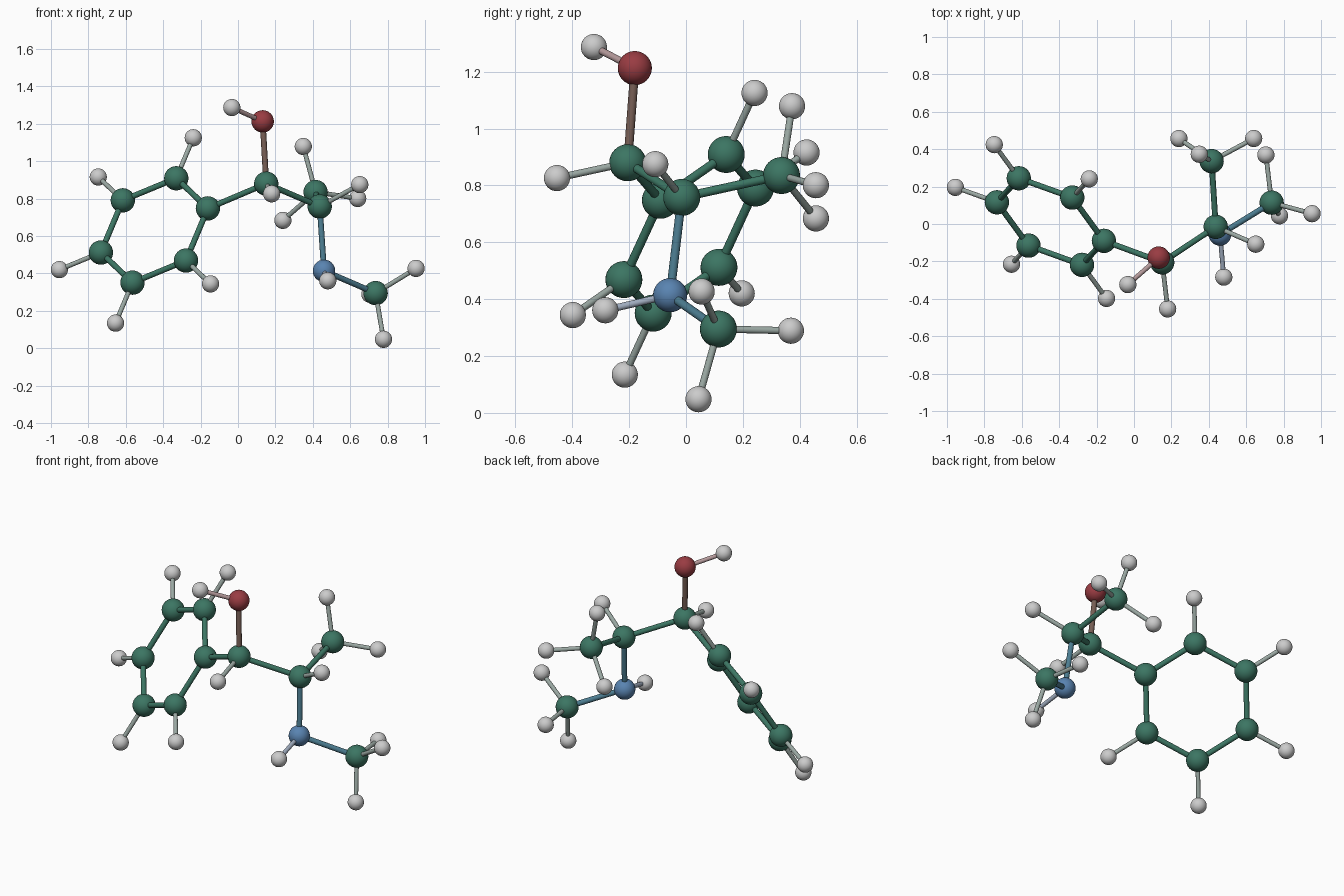
import bpy
from mathutils import Vector as V

if "Cube" in bpy.data.objects:
    bpy.data.objects.remove(bpy.data.objects["Cube"])

# Element: radius, colour (grey hydrogens keep the default)
KIND = {
    "carbon": (0.065, (0.045, 0.18, 0.125)),
    "oxygen": (0.06, (0.32, 0.045, 0.055)),
    "nitrogen": (0.06, (0.10, 0.23, 0.44)),
    "hydrogen": (0.046, None),
}
GREY = (0.6, 0.6, 0.6)
materials = {}


def paint(ob, key, colour):
    if key not in materials:
        materials[key] = bpy.data.materials.new(key)
        materials[key].diffuse_color = (*colour, 1)
    ob.data.materials.append(materials[key])


atoms = {}


def atom(name, kind, pos):
    radius, colour = KIND[kind]
    bpy.ops.mesh.primitive_uv_sphere_add(segments=32, ring_count=16, radius=radius, location=pos)
    ob = bpy.context.object
    ob.name = name
    bpy.ops.object.shade_smooth()
    if colour:
        paint(ob, kind, colour)
    atoms[name] = (V(pos), kind)


def bond(a, b):
    (p, ka), (q, kb) = atoms[a], atoms[b]
    d = q - p
    radius = 0.0125 if "hydrogen" in (ka, kb) else 0.0155
    bpy.ops.mesh.primitive_cylinder_add(vertices=20, radius=radius, depth=d.length, location=(p + q) / 2)
    ob = bpy.context.object
    ob.name = f"bond_{a}_to_{b}"
    ob.rotation_euler = d.to_track_quat('Z', 'Y').to_euler()
    bpy.ops.object.shade_smooth_by_angle()
    mix = [(s + t) / 2 for s, t in zip(KIND[ka][1] or GREY, KIND[kb][1] or GREY)]
    paint(ob, f"bond_{ka}_{kb}", mix)


# Six-sided carbon ring with outward hydrogens
centre = V((-0.447, 0.013, 0.63))
u, v = V((0.286, -0.103, 0.118)), V((-0.026, 0.18, 0.22))
corners = [u, u / 2 + v, -u / 2 + v, -u, -u / 2 - v, u / 2 - v]
for i, c in enumerate(corners):
    atom(f"ring_carbon_{i}", "carbon", centre + c)
    if i:
        atom(f"ring_hydrogen_{i}", "hydrogen", centre + c * 1.776)
        bond(f"ring_carbon_{i}", f"ring_hydrogen_{i}")
        bond(f"ring_carbon_{i - 1}", f"ring_carbon_{i}")
bond("ring_carbon_5", "ring_carbon_0")

# Side chain: name, element, position, atom it hangs from
CHAIN = [
    ("alcohol_carbon", "carbon", (0.151, -0.205, 0.88), "ring_carbon_0"),
    ("alcohol_oxygen", "oxygen", (0.132, -0.18, 1.213), "alcohol_carbon"),
    ("alcohol_hydrogen", "hydrogen", (-0.033, -0.324, 1.287), "alcohol_oxygen"),
    ("alcohol_carbon_hydrogen", "hydrogen", (0.18, -0.454, 0.826), "alcohol_carbon"),
    ("middle_carbon", "carbon", (0.437, -0.015, 0.758), "alcohol_carbon"),
    ("middle_hydrogen", "hydrogen", (0.651, -0.108, 0.875), "middle_carbon"),
    ("upper_methyl_carbon", "carbon", (0.415, 0.336, 0.835), "middle_carbon"),
    ("upper_methyl_hydrogen_1", "hydrogen", (0.349, 0.373, 1.079), "upper_methyl_carbon"),
    ("upper_methyl_hydrogen_2", "hydrogen", (0.24, 0.457, 0.684), "upper_methyl_carbon"),
    ("upper_methyl_hydrogen_3", "hydrogen", (0.64, 0.457, 0.801), "upper_methyl_carbon"),
    ("amine_nitrogen", "nitrogen", (0.46, -0.056, 0.414), "middle_carbon"),
    ("amine_hydrogen", "hydrogen", (0.48, -0.284, 0.361), "amine_nitrogen"),
    ("lower_methyl_carbon", "carbon", (0.736, 0.114, 0.295), "amine_nitrogen"),
    ("lower_methyl_hydrogen_1", "hydrogen", (0.952, 0.055, 0.427), "lower_methyl_carbon"),
    ("lower_methyl_hydrogen_2", "hydrogen", (0.778, 0.044, 0.048), "lower_methyl_carbon"),
    ("lower_methyl_hydrogen_3", "hydrogen", (0.705, 0.369, 0.289), "lower_methyl_carbon"),
]
for name, kind, pos, parent in CHAIN:
    atom(name, kind, pos)
    bond(parent, name)

for m in bpy.data.materials:
    if m.users and not m.is_grease_pencil:
        m.use_nodes = True
        m.node_tree.nodes["Principled BSDF"].inputs["Base Color"].default_value = m.diffuse_color
